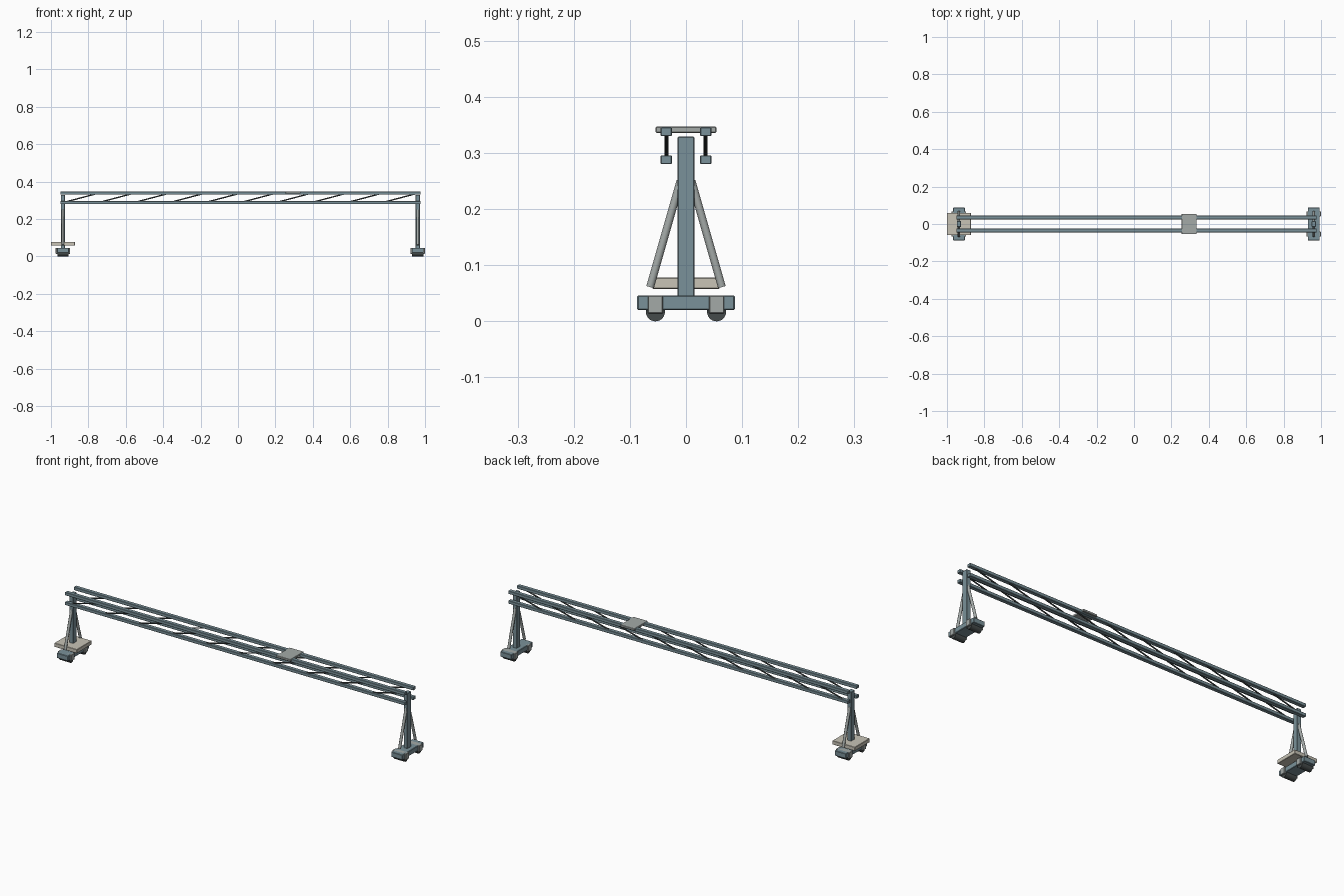
import bpy
from math import radians
from mathutils import Vector

if "Cube" in bpy.data.objects:
    bpy.data.objects.remove(bpy.data.objects["Cube"], do_unlink=True)


def material(name, rgb):
    m = bpy.data.materials.new(name)
    m.use_nodes = True
    m.diffuse_color = (*rgb, 1)
    m.node_tree.nodes["Principled BSDF"].inputs["Base Color"].default_value = (*rgb, 1)
    return m


BLUE = material("blue grey steel", (0.195, 0.283, 0.319))
GREY = material("light grey steel", (0.37, 0.40, 0.39))
BEIGE = material("beige deck", (0.58, 0.55, 0.47))
DARK = material("dark metal", (0.06, 0.07, 0.07))


def box(name, centre, size, mat, bevel=0.0015):
    bpy.ops.mesh.primitive_cube_add(size=1, location=centre)
    ob = bpy.context.object
    ob.name = name
    ob.scale = size
    bpy.ops.object.transform_apply(location=False, rotation=False, scale=True)
    ob.data.materials.append(mat)
    mod = ob.modifiers.new("soft edges", "BEVEL")
    mod.width = bevel
    mod.segments = 1
    return ob


def rod(name, a, b, radius, mat, sides=12):
    a, b = Vector(a), Vector(b)
    bpy.ops.mesh.primitive_cylinder_add(vertices=sides, radius=radius,
                                        depth=(b - a).length, location=(a + b) / 2)
    ob = bpy.context.object
    ob.name = name
    ob.rotation_euler = (b - a).to_track_quat("Z", "Y").to_euler()
    ob.data.materials.append(mat)
    bpy.ops.object.shade_smooth_by_angle(angle=radians(40))
    return ob


LEGS = {"right": -0.936, "left": 0.961}
SIDES = {"front": -1, "back": 1}

# Legs, each on a wheeled bogie
for end, x in LEGS.items():
    box(end + "_post", (x, 0, 0.187), (0.022, 0.03, 0.284), BLUE)
    box(end + "_bogie", (x, 0, 0.033), (0.064, 0.174, 0.026), BLUE, 0.002)
    for side, s in SIDES.items():
        tag = f"{end}_{side}_"
        box(tag + "wheel_housing", (x, s * 0.0545, 0.03), (0.077, 0.027, 0.032), GREY)
        rod(tag + "wheel", (x - 0.03, s * 0.0545, 0.017), (x + 0.03, s * 0.0545, 0.017),
            0.017, DARK, 24)
        rod(tag + "brace", (x, s * 0.064, 0.061), (x, s * 0.01, 0.25), 0.007, GREY)

# Twin girders: two chords joined by slanted web rods
PANELS = 10
x0, x1 = LEGS["right"], LEGS["left"]
step = (x1 - x0) / PANELS
for side, s in SIDES.items():
    y = s * 0.035
    for level, z in (("upper", 0.338), ("lower", 0.288)):
        box(f"{side}_{level}_chord", (0.0135, y, z), (1.927, 0.02, 0.016), BLUE)
    for i in range(PANELS):
        rod(f"{side}_web_{i + 1}", (x0 + i * step, y, 0.288),
            (x0 + (i + 1) * step, y, 0.338), 0.0035, DARK, 8)

# Trolley on the girders and operator deck on one leg
box("trolley_plate", (0.295, 0, 0.3415), (0.08, 0.108, 0.011), GREY)
box("operator_deck", (-0.936, 0, 0.068), (0.128, 0.12, 0.02), BEIGE)
